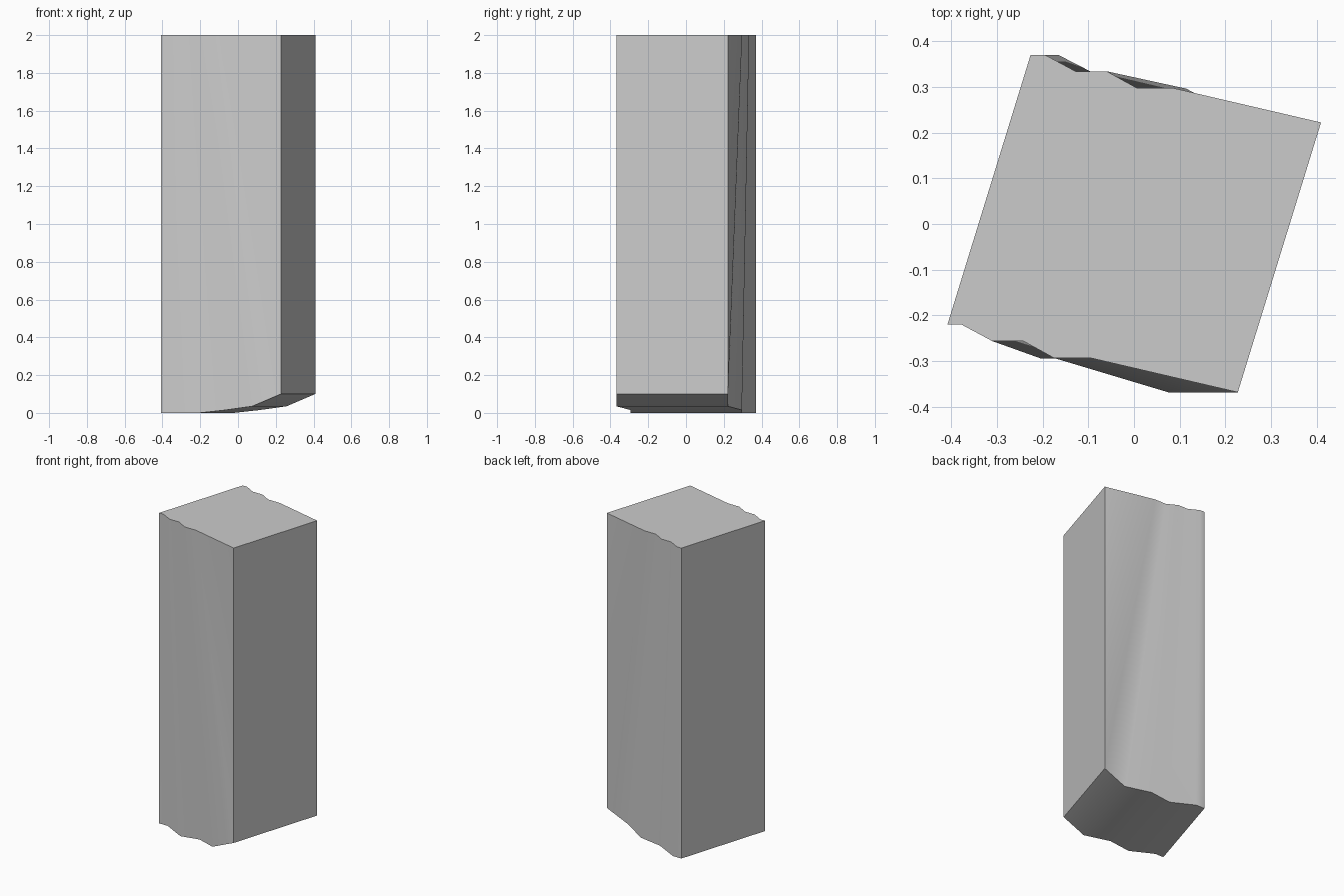
import bpy
import bmesh
import math
from mathutils import Vector

cube = bpy.data.objects.get("Cube")
if cube:
    bpy.data.objects.remove(cube, do_unlink=True)

stone = bpy.data.materials.new("light grey")
stone.use_nodes = True
grey = (0.6, 0.6, 0.6, 1)
stone.diffuse_color = grey
stone.node_tree.nodes["Principled BSDF"].inputs["Base Color"].default_value = grey

# Rippled front edges of the top and of the base; the back repeats them, shifted
DEPTH = Vector((0.182, 0.59, 0))
TOP = [(-0.408, -0.22), (-0.377, -0.22), (-0.31, -0.256), (-0.242, -0.256),
       (-0.175, -0.293), (-0.095, -0.293), (0.227, -0.368)]
BASE = [(-0.408, -0.22, 0), (-0.348, -0.22, 0), (-0.204, -0.294, 0),
        (-0.068, -0.294, 0.015), (0.075, -0.368, 0.035), (0.227, -0.368, 0.1)]

bm = bmesh.new()


def edge_row(points, shift):
    return [bm.verts.new(Vector(p) + shift) for p in points]


top_points = [(x, y, 2) for x, y in TOP]
top_front, top_back = (edge_row(top_points, s) for s in (Vector(), DEPTH))
base_front, base_back = (edge_row(BASE, s) for s in (Vector(), DEPTH))

# Rippled front and back walls, each closed by a triangle at the raised corner
for top, base in ((top_front, base_front), (top_back, base_back)):
    for i in range(len(base) - 1):
        bm.faces.new((base[i], base[i + 1], top[i + 1], top[i]))
    bm.faces.new((base[-1], top[-1], top[-2]))

# Curved underside
for i in range(len(BASE) - 1):
    bm.faces.new((base_front[i], base_back[i], base_back[i + 1], base_front[i + 1]))

# Plain side walls and flat top
for i in (0, -1):
    bm.faces.new((base_front[i], top_front[i], top_back[i], base_back[i]))
bm.faces.new(top_front + top_back[::-1])
bmesh.ops.recalc_face_normals(bm, faces=bm.faces[:])

mesh = bpy.data.meshes.new("pillar")
bm.to_mesh(mesh)
bm.free()
mesh.materials.append(stone)
pillar = bpy.data.objects.new("pillar", mesh)
bpy.context.collection.objects.link(pillar)

# Soft ripples, crisp outer edges
bpy.context.view_layer.objects.active = pillar
pillar.select_set(True)
bpy.ops.object.shade_smooth_by_angle(angle=math.radians(40))
